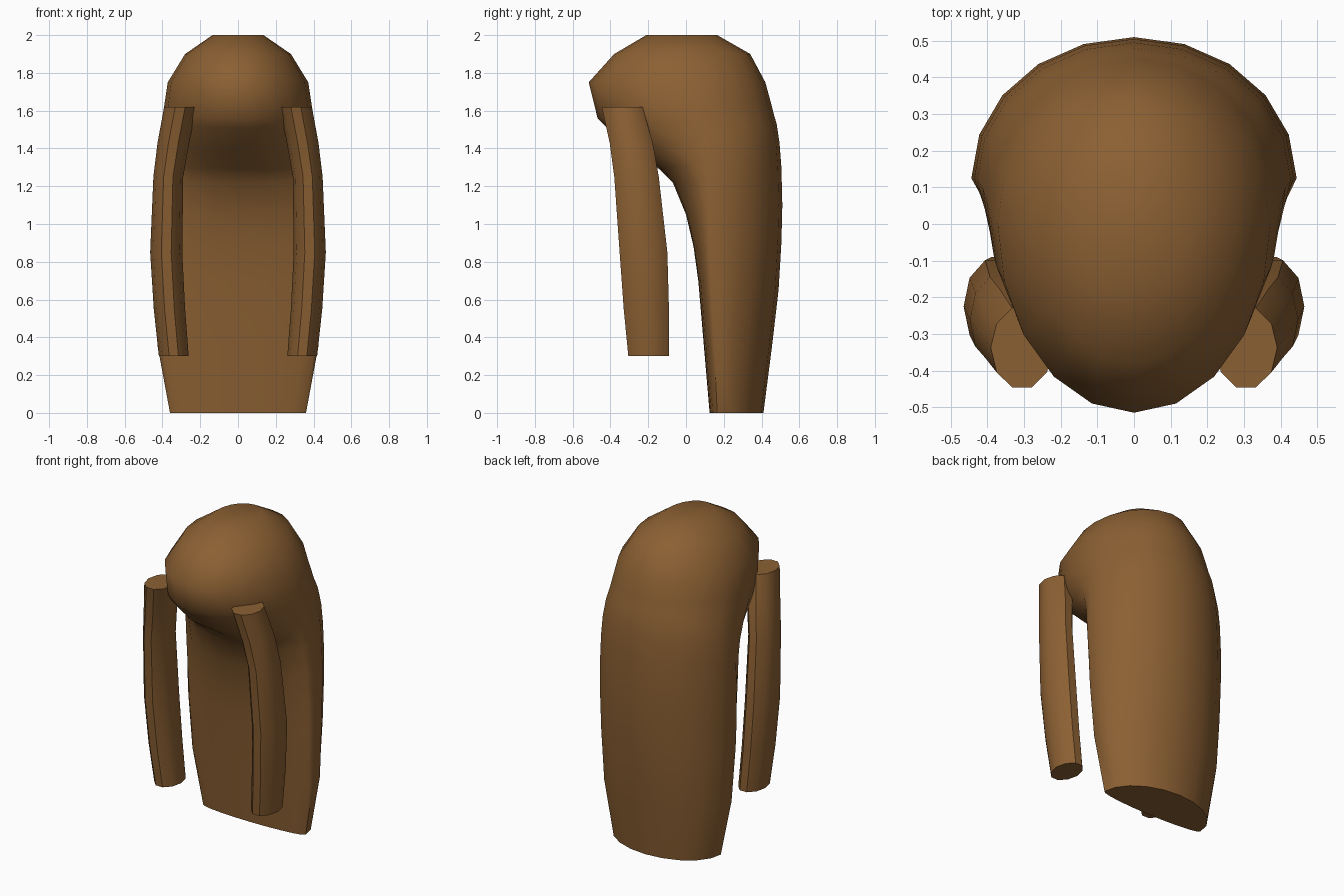
import bpy
import bmesh
from math import sin, cos, pi, radians

cube = bpy.data.objects.get("Cube")
if cube:
    bpy.data.objects.remove(cube, do_unlink=True)

brown = bpy.data.materials.new("warm_brown")
brown.use_nodes = True
colour = (0.26, 0.117, 0.033, 1)
brown.diffuse_color = colour
brown.node_tree.nodes["Principled BSDF"].inputs["Base Color"].default_value = colour


def loft(name, rings, angle):
    """Bridge equal rings of points into a closed, smooth shaded skin."""
    bm = bmesh.new()
    loops = [[bm.verts.new(p) for p in ring] for ring in rings]
    n = len(loops[0])
    for low, high in zip(loops, loops[1:]):
        for i in range(n):
            j = (i + 1) % n
            bm.faces.new((low[i], low[j], high[j], high[i]))
    bm.faces.new(loops[0][::-1])
    bm.faces.new(loops[-1])
    bmesh.ops.recalc_face_normals(bm, faces=bm.faces[:])
    mesh = bpy.data.meshes.new(name)
    bm.to_mesh(mesh)
    bm.free()
    mesh.materials.append(brown)
    obj = bpy.data.objects.new(name, mesh)
    bpy.context.collection.objects.link(obj)
    bpy.ops.object.select_all(action='DESELECT')
    obj.select_set(True)
    bpy.context.view_layer.objects.active = obj
    bpy.ops.object.shade_smooth_by_angle(angle=radians(angle))
    return obj


def body_ring(back_y, back_z, front_y, front_z, width, widest_y, sides=20):
    """Two half ellipses meeting at the widest line, tilted front to back."""
    ring = []
    for i in range(sides):
        a = 2 * pi * i / sides
        reach = (back_y if cos(a) > 0 else front_y) - widest_y
        y = widest_y + abs(cos(a)) * reach
        t = (y - front_y) / (back_y - front_y)
        ring.append((width * sin(a), y, front_z + t * (back_z - front_z)))
    return ring


# Main hair mass: back y, back z, front y, front z, half width, widest y
body = [
    (.41, 0, .125, 0, .36, .165),
    (.455, .35, .095, .35, .425, .15),
    (.49, .65, .065, .7, .44, .13),
    (.505, .9, .04, .88, .444, .125),
    (.51, 1.1, 0, 1.05, .444, .125),
    (.505, 1.3, -.07, 1.22, .436, .125),
    (.495, 1.43, -.14, 1.29, .428, .12),
    (.48, 1.53, -.29, 1.39, .414, .1),
    (.465, 1.58, -.42, 1.51, .402, .06),
    (.45, 1.64, -.468, 1.56, .394, .04),
    (.42, 1.75, -.515, 1.75, .372, .0),
    (.34, 1.9, -.38, 1.9, .28, -.02),
    (.165, 2, -.21, 2, .135, -.02),
]
loft("hair_body", [body_ring(*row) for row in body], 62)

# Hanging side locks: x, y, z, x radius, y radius
lock = [
    (.34, -.197, .3, .079, .114),
    (.363, -.21, .55, .083, .126),
    (.38, -.225, .85, .085, .133),
    (.369, -.262, 1.25, .079, .124),
    (.342, -.29, 1.43, .084, .12),
    (.306, -.338, 1.62, .085, .114),
]
for side, label in ((1, "left"), (-1, "right")):
    rings = []
    for x, y, z, rx, ry in lock:
        angles = [2 * pi * i / 10 for i in range(10)]
        rings.append([(side * (x + rx * cos(a)), y + ry * sin(a) / cos(pi / 10) * .95, z)
                      for a in angles])
    loft(label + "_side_lock", rings, 40)
